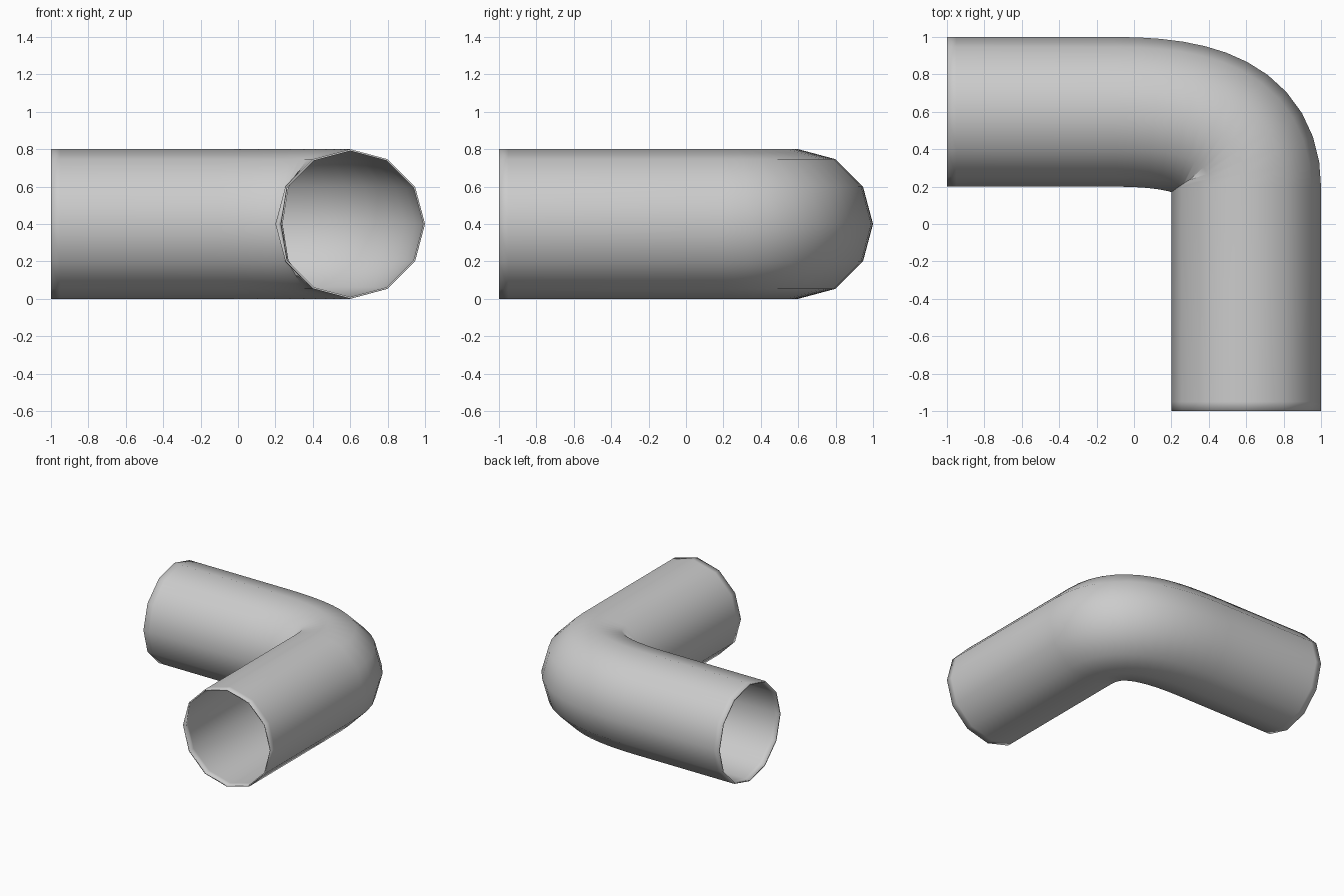
import bpy, bmesh, math
from mathutils import Vector

if "Cube" in bpy.data.objects:
    bpy.data.objects.remove(bpy.data.objects["Cube"])

SIDES, RADIUS, WALL, LIP, STEPS = 12, 0.4, 0.01, 0.05, 12

grey = bpy.data.materials.new("plain grey")
grey.diffuse_color = (0.6, 0.6, 0.6, 1)
grey.use_nodes = True
grey.node_tree.nodes["Principled BSDF"].inputs["Base Color"].default_value = grey.diffuse_color

# centre line: straight arm, bend, straight arm
p0, p1, p2, p3 = (Vector(p) for p in ((-0.1, 0.6), (0.35, 0.6), (0.6, 0.5), (0.6, 0.2)))
path = [(Vector((x, 0.6)), Vector((1, 0))) for x in (-1, -1 + LIP)]
for i in range(STEPS + 1):
    t = i / STEPS
    u = 1 - t
    point = u**3 * p0 + 3 * u * u * t * p1 + 3 * u * t * t * p2 + t**3 * p3
    direction = u * u * (p1 - p0) + 2 * u * t * (p2 - p1) + t * t * (p3 - p2)
    path.append((point, direction.normalized()))
path += [(Vector((0.6, y)), Vector((0, -1))) for y in (-1 + LIP, -1)]

bm = bmesh.new()


def tube(radius):
    """Rings of vertices swept along the centre line."""
    rings = []
    for c, d in path:
        ring = []
        for k in range(SIDES):
            a = math.tau * k / SIDES
            out, up = radius * math.cos(a), radius * math.sin(a)
            ring.append(bm.verts.new((c.x - d.y * out, c.y + d.x * out, RADIUS + up)))
        rings.append(ring)
    return rings


def bridge(a, b):
    for k in range(SIDES):
        n = (k + 1) % SIDES
        bm.faces.new((a[k], a[n], b[n], b[k])).smooth = True


# outer and inner walls joined by thin rims
outer, inner = tube(RADIUS), tube(RADIUS - WALL)
for i in range(len(path) - 1):
    bridge(outer[i], outer[i + 1])
    bridge(inner[i + 1], inner[i])
bridge(inner[0], outer[0])
bridge(outer[-1], inner[-1])

# small inward lip on the inner side of the front opening
inner[-1][SIDES // 2].co.x = 0.23

bmesh.ops.recalc_face_normals(bm, faces=bm.faces)
mesh = bpy.data.meshes.new("pipe_elbow")
bm.to_mesh(mesh)
bm.free()
mesh.materials.append(grey)
bpy.context.collection.objects.link(bpy.data.objects.new("pipe_elbow", mesh))
